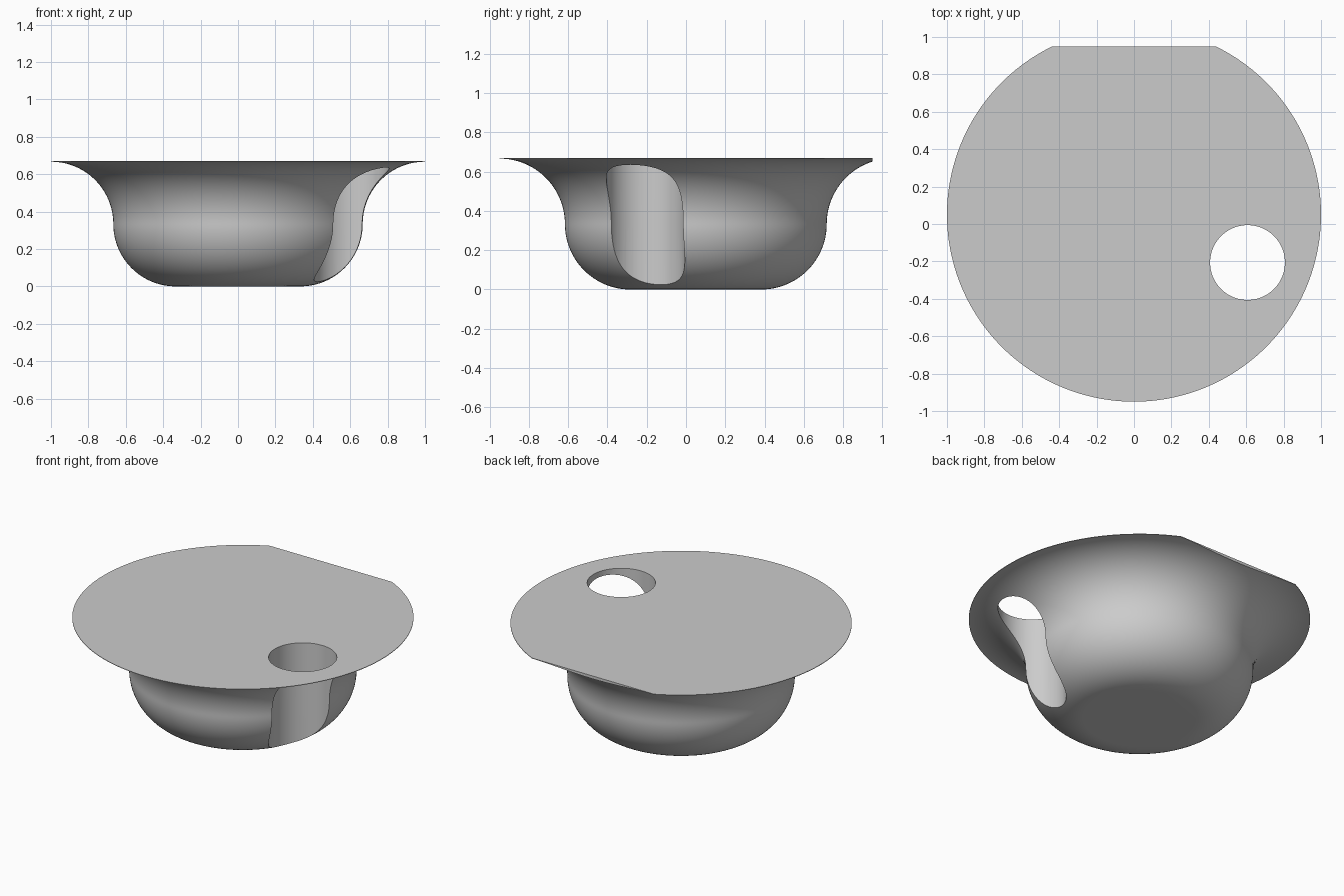
import bpy
import bmesh
from math import sin, cos, tau, pi
from mathutils import Vector, Matrix

if "Cube" in bpy.data.objects:
    bpy.data.objects.remove(bpy.data.objects["Cube"])

R = 1 / 3            # radius of both fillets in the side profile
TOP = 0.67
CENTRE_Y = 0.05
STEPS = 32
SEGMENTS = 192

grey = bpy.data.materials.new("light_grey")
grey.use_nodes = True
grey.diffuse_color = (0.6, 0.6, 0.6, 1)
grey.node_tree.nodes["Principled BSDF"].inputs["Base Color"].default_value = (0.6, 0.6, 0.6, 1)


def make_object(name, bm):
    bmesh.ops.recalc_face_normals(bm, faces=bm.faces[:])
    mesh = bpy.data.meshes.new(name)
    bm.to_mesh(mesh)
    bm.free()
    mesh.materials.append(grey)
    obj = bpy.data.objects.new(name, mesh)
    bpy.context.collection.objects.link(obj)
    return obj


# Side profile: rounded base, then a flare out to the thin rim
profile = []
for i in range(STEPS + 1):
    a = i / STEPS * pi / 2
    profile.append((R + R * sin(a), R - R * cos(a)))
for i in range(1, STEPS + 1):
    a = i / STEPS * pi / 2
    profile.append((1 - R * cos(a), R + R * sin(a)))
profile.append((1, TOP))

# Revolved body, closed by flat discs at the base and the top
bm = bmesh.new()
verts = [bm.verts.new((r, 0, z)) for r, z in profile]
edges = [bm.edges.new(pair) for pair in zip(verts, verts[1:])]
bmesh.ops.spin(bm, geom=verts + edges, cent=(0, 0, 0), axis=(0, 0, 1),
               angle=tau, steps=SEGMENTS, use_duplicate=False)
bmesh.ops.remove_doubles(bm, verts=bm.verts[:], dist=0.0005)
bmesh.ops.holes_fill(bm, edges=bm.edges[:], sides=0)

# Straight flat across the back of the rim
bmesh.ops.bisect_plane(bm, geom=bm.verts[:] + bm.edges[:] + bm.faces[:],
                       plane_co=(0, 0.9, 0), plane_no=(0, 1, 0), clear_outer=True)
bmesh.ops.holes_fill(bm, edges=[e for e in bm.edges if e.is_boundary], sides=0)
bmesh.ops.translate(bm, verts=bm.verts[:], vec=Vector((0, CENTRE_Y, 0)))
body = make_object("flared_body", bm)

# Vertical round hole through the rim and the side of the body
bm = bmesh.new()
bmesh.ops.create_cone(bm, cap_ends=True, segments=96, radius1=0.2, radius2=0.2, depth=2,
                      matrix=Matrix.Translation((0.607, -0.206, 0.3)))
cutter = make_object("hole_cutter", bm)
cutter.hide_render = True

hole = body.modifiers.new("hole", 'BOOLEAN')
hole.operation = 'DIFFERENCE'
hole.solver = 'EXACT'
hole.object = cutter

bpy.ops.object.select_all(action='DESELECT')
body.select_set(True)
bpy.context.view_layer.objects.active = body
bpy.ops.object.modifier_apply(modifier=hole.name)
bpy.data.objects.remove(cutter)
bpy.ops.object.shade_smooth_by_angle(angle=pi / 9)
